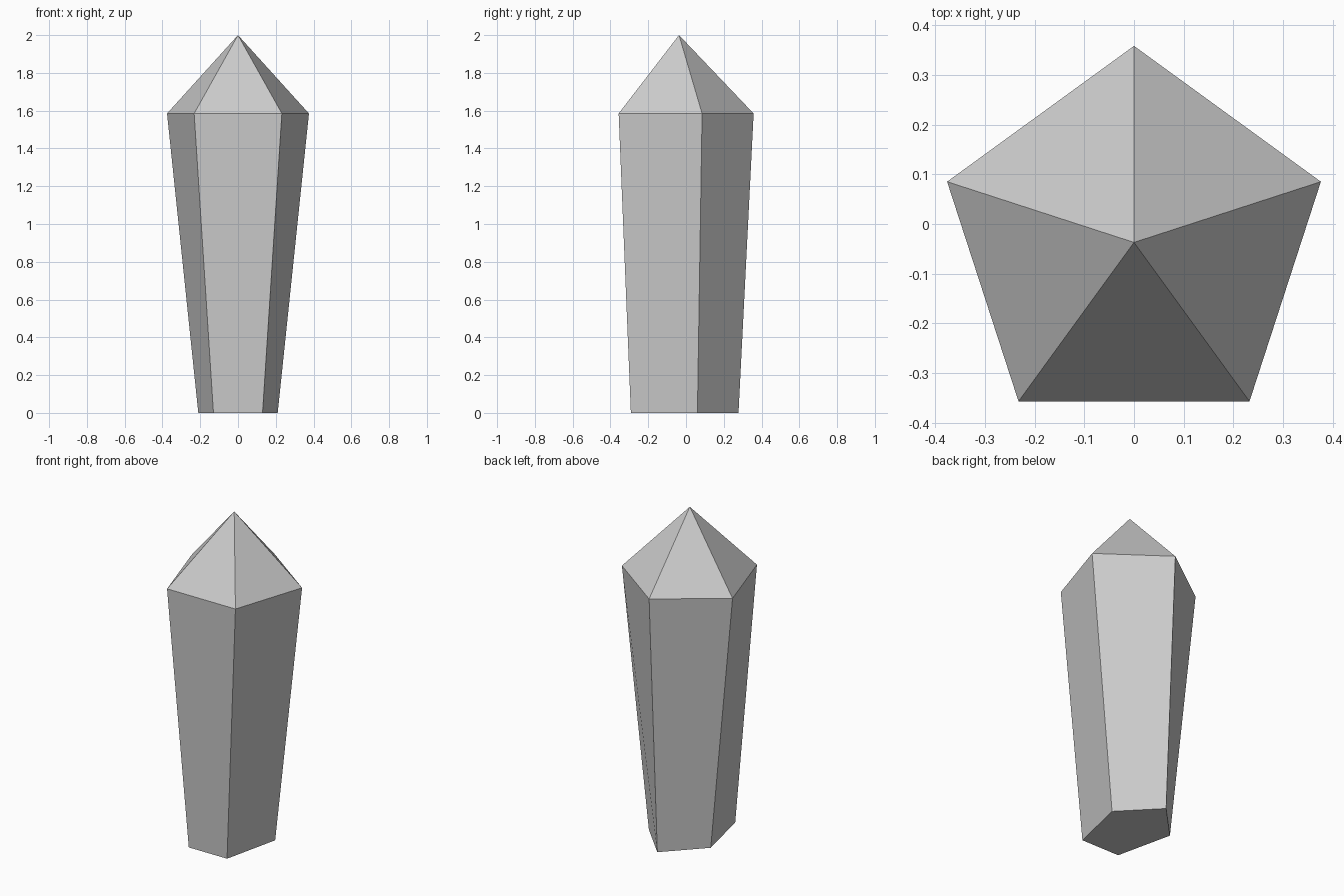
import bpy, bmesh
from math import sin, cos, tau

if "Cube" in bpy.data.objects:
    bpy.data.objects.remove(bpy.data.objects["Cube"])

SIDES = 5
CENTRE_Y = -0.037


def ring(bm, rx, ry, z):
    """Pentagon ring with one corner pointing to the back (+y)."""
    return [bm.verts.new((rx * sin(tau * i / SIDES),
                          CENTRE_Y + ry * cos(tau * i / SIDES), z))
            for i in range(SIDES)]


bm = bmesh.new()
base = ring(bm, 0.221, 0.315, 0.0)         # narrower foot, squeezed in x
shoulder = ring(bm, 0.395, 0.395, 1.585)   # widest ring
tip = bm.verts.new((0, CENTRE_Y, 2.0))

# shaft sides and pointed cap
for i in range(SIDES):
    j = (i + 1) % SIDES
    bm.faces.new((base[i], base[j], shoulder[j], shoulder[i]))
    bm.faces.new((shoulder[i], shoulder[j], tip))

# flat bottom
bm.faces.new(base)
bmesh.ops.recalc_face_normals(bm, faces=bm.faces)

mesh = bpy.data.meshes.new("crystal")
bm.to_mesh(mesh)
bm.free()
crystal = bpy.data.objects.new("crystal", mesh)
bpy.context.collection.objects.link(crystal)
